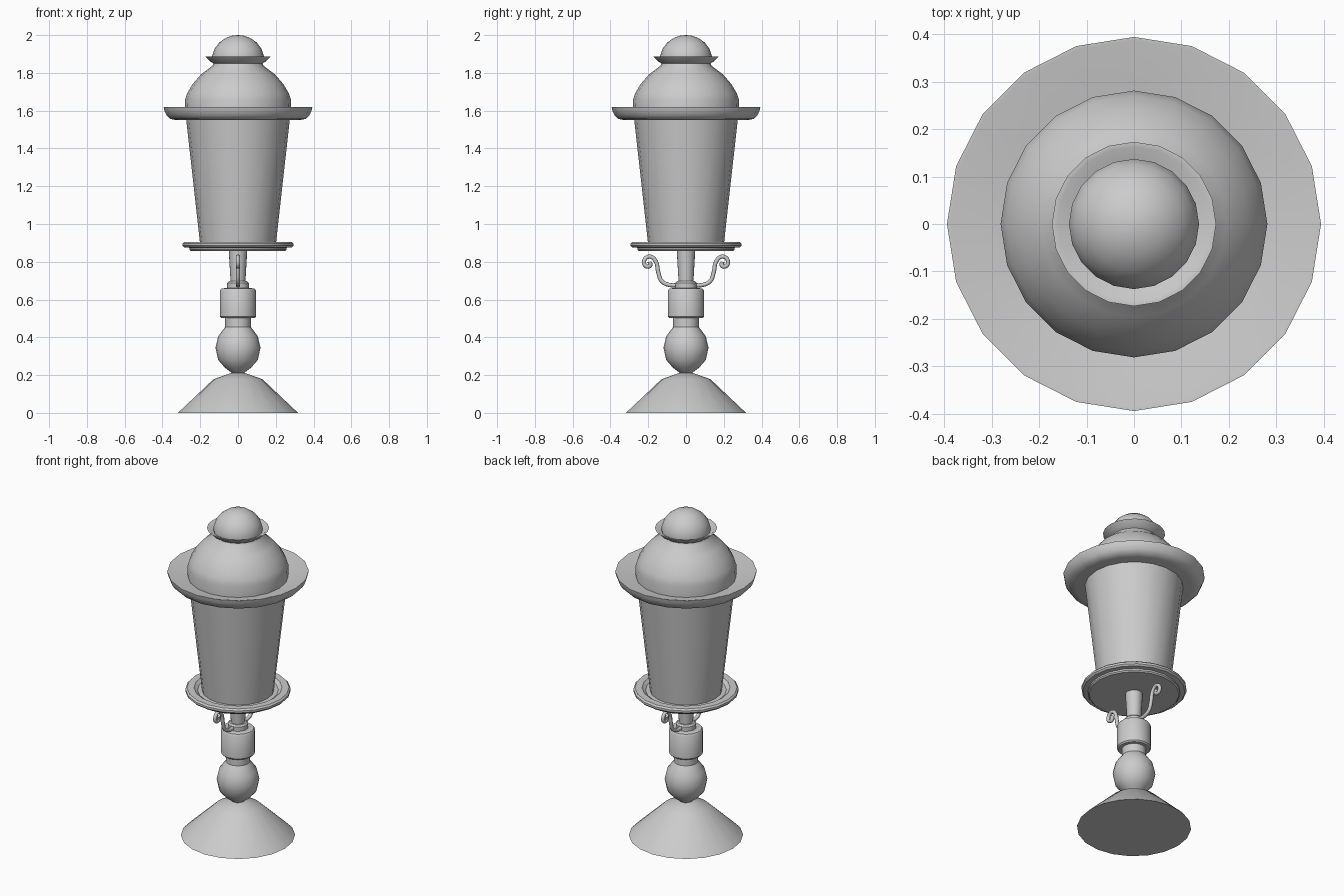
import bpy, bmesh, math

if "Cube" in bpy.data.objects:
    bpy.data.objects.remove(bpy.data.objects["Cube"])

SIDES = 20


def smooth(ob, angle=35):
    bpy.ops.object.select_all(action='DESELECT')
    ob.select_set(True)
    bpy.context.view_layer.objects.active = ob
    bpy.ops.object.shade_smooth_by_angle(angle=math.radians(angle))


def lathe(name, profile, sides=SIDES):
    """Revolve (radius, z) points, listed bottom to top, around the z axis."""
    bm = bmesh.new()
    rings = []
    for r, z in profile:
        if r == 0:
            rings.append([bm.verts.new((0, 0, z))] * sides)
        else:
            rings.append([bm.verts.new((r * math.cos(math.tau * i / sides),
                                        r * math.sin(math.tau * i / sides), z))
                          for i in range(sides)])
    for a, b in zip(rings, rings[1:]):
        for i in range(sides):
            j = (i + 1) % sides
            quad = list(dict.fromkeys((a[i], a[j], b[j], b[i])))
            bm.faces.new(quad)
    bmesh.ops.recalc_face_normals(bm, faces=bm.faces)
    me = bpy.data.meshes.new(name)
    bm.to_mesh(me)
    bm.free()
    ob = bpy.data.objects.new(name, me)
    bpy.context.collection.objects.link(ob)
    smooth(ob)
    return ob


# conical foot
lathe("foot", [(0, 0), (0.318, 0), (0.13, 0.178), (0.035, 0.212), (0, 0.212)])

# ball with neck
lathe("ball_knob", [(0, 0.21), (0.03, 0.21), (0.07, 0.24), (0.105, 0.28),
                    (0.119, 0.345), (0.105, 0.405), (0.068, 0.455),
                    (0.068, 0.505), (0, 0.505)])

# collar and small step above it
lathe("collar", [(0, 0.502), (0.088, 0.502), (0.095, 0.51), (0.095, 0.648),
                 (0.088, 0.658), (0.057, 0.662), (0.057, 0.688),
                 (0.048, 0.697), (0, 0.697)])

# stem under the lantern
lathe("stem", [(0, 0.69), (0.039, 0.69), (0.049, 0.862), (0, 0.862)])

# rimmed plate holding the lantern
lathe("lantern_plate", [(0, 0.857), (0.25, 0.857), (0.257, 0.864), (0.257, 0.874),
                        (0.284, 0.876), (0.293, 0.885), (0.293, 0.897),
                        (0.284, 0.906), (0.245, 0.906), (0.225, 0.89), (0, 0.89)])

# tapered lantern body
lathe("lantern_body", [(0, 0.88), (0.199, 0.88), (0.275, 1.56), (0, 1.56)])

# dished brim
lathe("roof_brim", [(0, 1.55), (0.325, 1.55), (0.358, 1.556), (0.378, 1.575),
                    (0.39, 1.6), (0.394, 1.62), (0.386, 1.62),
                    (0.27, 1.585), (0, 1.585)])

# roof dome with flared lip
lathe("roof_dome", [(0, 1.57), (0.279, 1.57), (0.281, 1.655), (0.27, 1.69),
                    (0.241, 1.74), (0.195, 1.793), (0.135, 1.838),
                    (0.13, 1.85), (0.15, 1.862), (0.173, 1.886),
                    (0.162, 1.886), (0.14, 1.872), (0, 1.872)])

# rounded cap
lathe("roof_cap", [(0, 1.865), (0.137, 1.865), (0.137, 1.89), (0.125, 1.927),
                   (0.1, 1.96), (0.065, 1.985), (0.03, 1.997), (0, 2.0)])

# pair of scrolled arms, front and back
SCROLL = [(0.03, 0.68), (0.08, 0.676), (0.128, 0.697), (0.147, 0.745),
          (0.16, 0.802), (0.192, 0.828), (0.221, 0.807), (0.212, 0.777),
          (0.189, 0.78), (0.193, 0.8)]
for name, side in (("front_scroll", -1), ("back_scroll", 1)):
    cu = bpy.data.curves.new(name, 'CURVE')
    cu.dimensions = '3D'
    cu.bevel_depth = 0.011
    cu.bevel_resolution = 2
    cu.resolution_u = 4
    cu.use_fill_caps = True
    sp = cu.splines.new('BEZIER')
    sp.bezier_points.add(len(SCROLL) - 1)
    for p, (y, z) in zip(sp.bezier_points, SCROLL):
        p.co = (0, side * y, z)
        p.handle_left_type = p.handle_right_type = 'AUTO'
    ob = bpy.data.objects.new(name, cu)
    bpy.context.collection.objects.link(ob)
    bpy.ops.object.select_all(action='DESELECT')
    ob.select_set(True)
    bpy.context.view_layer.objects.active = ob
    bpy.ops.object.convert(target='MESH')
    smooth(bpy.context.view_layer.objects.active, 50)
